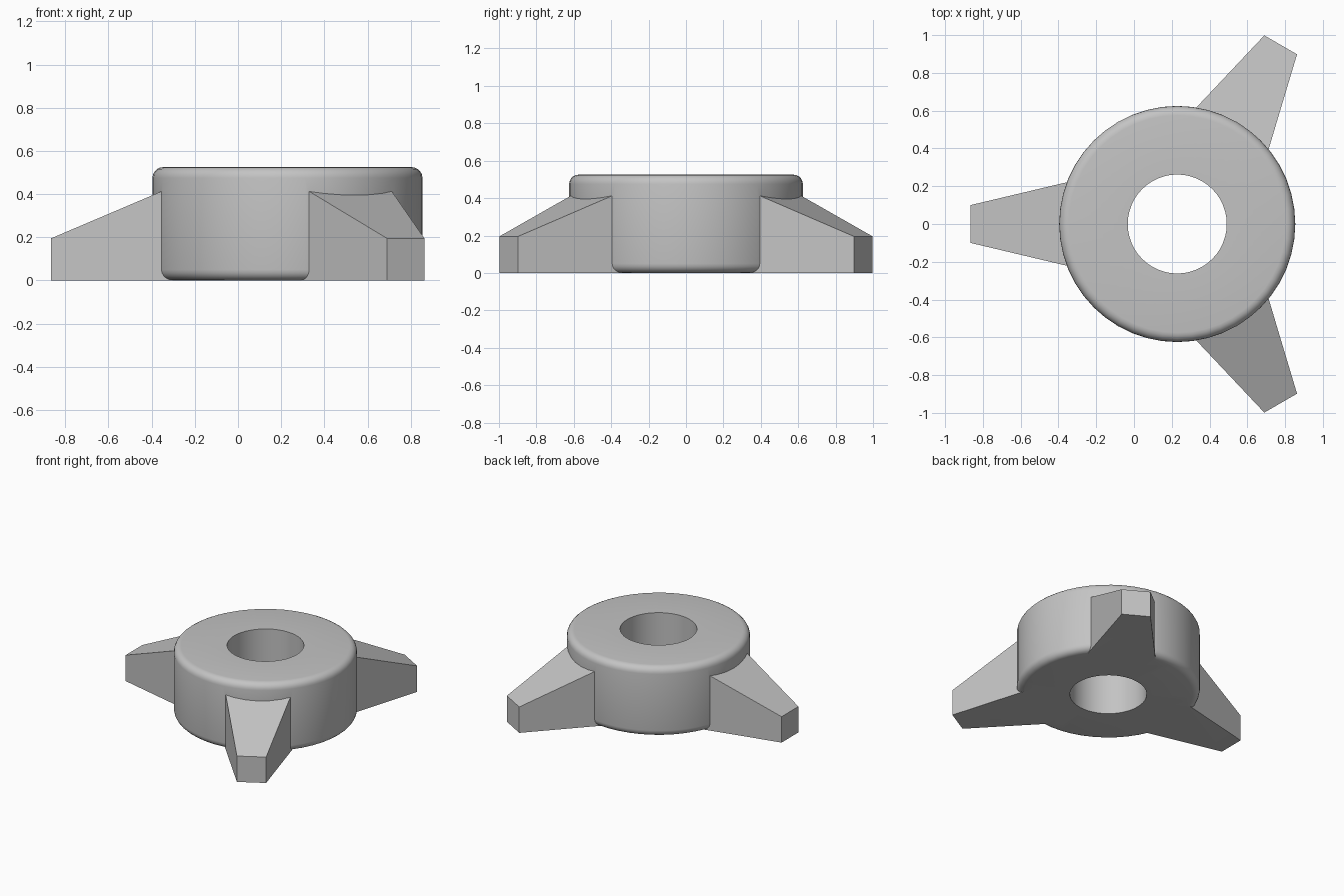
import bpy, bmesh, math
from mathutils import Matrix, Vector

if "Cube" in bpy.data.objects:
    bpy.data.objects.remove(bpy.data.objects["Cube"], do_unlink=True)

CENTRE = Vector((0.229, 0, 0))
HUB_R, HOLE_R, HEIGHT, ROUND = 0.625, 0.262, 0.525, 0.05
SIDES = 48

grey = bpy.data.materials.new("plain grey")
grey.use_nodes = True
colour = (0.55, 0.55, 0.55, 1)
grey.diffuse_color = colour
grey.node_tree.nodes["Principled BSDF"].inputs["Base Color"].default_value = colour


def make_object(name, bm):
    bmesh.ops.recalc_face_normals(bm, faces=bm.faces)
    mesh = bpy.data.meshes.new(name)
    bm.to_mesh(mesh)
    bm.free()
    mesh.materials.append(grey)
    ob = bpy.data.objects.new(name, mesh)
    bpy.context.collection.objects.link(ob)
    return ob


def make_hub():
    # Bored ring with rounded outer rims, swept from its half section
    section = [(HOLE_R, 0)]
    for cz, start in ((ROUND, -90), (HEIGHT - ROUND, 0)):
        for i in range(6):
            a = math.radians(start + 18 * i)
            section.append((HUB_R - ROUND + ROUND * math.cos(a), cz + ROUND * math.sin(a)))
    section.append((HOLE_R, HEIGHT))
    bm = bmesh.new()
    rings = []
    for k in range(SIDES):
        a = math.tau * k / SIDES
        rings.append([bm.verts.new(CENTRE + Vector((r * math.cos(a), r * math.sin(a), z)))
                      for r, z in section])
    n = len(section)
    for k in range(SIDES):
        p, q = rings[k], rings[(k + 1) % SIDES]
        for i in range(n):
            j = (i + 1) % n
            bm.faces.new((p[i], q[i], q[j], p[j]))
    return make_object("hub_with_arms", bm)


def make_arm(name, angle):
    # Tapered block, wide and tall at the root, narrow and low at the tip
    bm = bmesh.new()
    bmesh.ops.create_cube(bm, size=1)
    for v in bm.verts:
        tip = v.co.x > 0
        radius, half, top = (1.095, 0.1, 0.195) if tip else (0.42, 0.26, 0.482)
        v.co = (radius, math.copysign(half, v.co.y), top if v.co.z > 0 else 0)
    bm.transform(Matrix.Translation(CENTRE) @ Matrix.Rotation(math.radians(angle), 4, "Z"))
    return make_object(name, bm)


# Fuse the three arms to the hub
hub = make_hub()
bpy.context.view_layer.objects.active = hub
for name, angle in (("back_arm", 60), ("side_arm", 180), ("front_arm", 300)):
    arm = make_arm(name, angle)
    union = hub.modifiers.new(name, "BOOLEAN")
    union.operation = "UNION"
    union.solver = "EXACT"
    union.object = arm
    bpy.ops.object.modifier_apply(modifier=union.name)
    bpy.data.objects.remove(arm, do_unlink=True)

bpy.ops.object.select_all(action="DESELECT")
hub.select_set(True)
bpy.ops.object.shade_smooth_by_angle(angle=math.radians(25))
